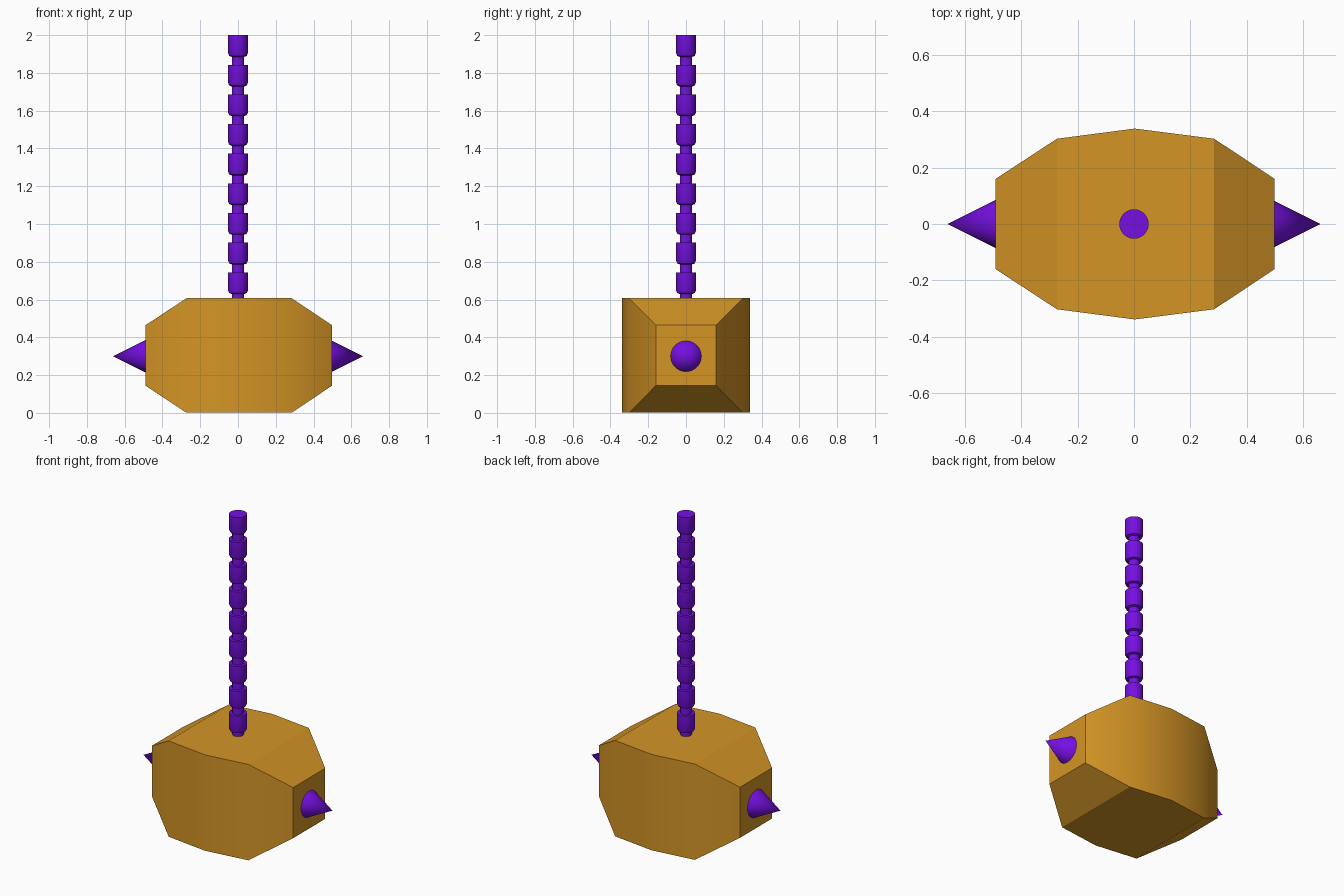
import bpy, bmesh, math
from mathutils import Matrix

if "Cube" in bpy.data.objects:
    bpy.data.objects.remove(bpy.data.objects["Cube"])


def material(name, rgb):
    m = bpy.data.materials.new(name)
    m.diffuse_color = (*rgb, 1)
    m.use_nodes = True
    m.node_tree.nodes["Principled BSDF"].inputs["Base Color"].default_value = m.diffuse_color
    return m


gold = material("golden orange", (0.66, 0.30, 0.019))
purple = material("deep purple", (0.18, 0.005, 0.76))


def finish(name, bm, mat, angle=30):
    bmesh.ops.recalc_face_normals(bm, faces=bm.faces)
    mesh = bpy.data.meshes.new(name)
    bm.to_mesh(mesh)
    bm.free()
    mesh.materials.append(mat)
    ob = bpy.data.objects.new(name, mesh)
    bpy.context.collection.objects.link(ob)
    bpy.ops.object.select_all(action='DESELECT')
    ob.select_set(True)
    bpy.context.view_layer.objects.active = ob
    bpy.ops.object.shade_smooth_by_angle(angle=math.radians(angle))
    return ob


# Hammer head: rectangular sections (x, half width, half height) joined along x
sections = [(-0.49, 0.16, 0.16), (-0.273, 0.302, 0.303), (0.003, 0.338, 0.303),
            (0.284, 0.302, 0.303), (0.498, 0.16, 0.16)]
bm = bmesh.new()
rings = [[bm.verts.new((x, sy * w, 0.304 + sz * h))
          for sy, sz in ((-1, -1), (1, -1), (1, 1), (-1, 1))]
         for x, w, h in sections]
for a, b in zip(rings, rings[1:]):
    for i in range(4):
        j = (i + 1) % 4
        bm.faces.new((a[i], a[j], b[j], b[i]))
bm.faces.new(rings[0])
bm.faces.new(rings[-1])
finish("hammer_head", bm, gold)

# Conical spikes on both striking ends
for side, name in ((-1, "left_spike"), (1, "right_spike")):
    bm = bmesh.new()
    bmesh.ops.create_cone(bm, cap_ends=True, segments=32, radius1=0.09,
                          radius2=0, depth=0.18,
                          matrix=Matrix.Translation((side * 0.571, 0, 0.30))
                          @ Matrix.Rotation(side * math.pi / 2, 4, 'Y'))
    finish(name, bm, purple, 40)

# Ringed handle: stepped profile (radius, z) revolved around z
profile = [(0, 0.56), (0.033, 0.56)]
for k in range(9):
    top = 2.0 - 0.1635 * 0.96 * (8 - k)
    profile += [(0.033, top - 0.115), (0.046, top - 0.11),
                (0.052, top - 0.097), (0.052, top)]
    if k < 8:
        profile.append((0.033, top))
profile.append((0, 2.0))
bm = bmesh.new()
verts = [bm.verts.new((r, 0, z)) for r, z in profile]
edges = [bm.edges.new(p) for p in zip(verts, verts[1:])]
bmesh.ops.spin(bm, geom=verts + edges, cent=(0, 0, 0), axis=(0, 0, 1),
               angle=math.tau, steps=32, use_merge=True)
bmesh.ops.remove_doubles(bm, verts=bm.verts, dist=0.0005)
finish("ringed_handle", bm, purple)
